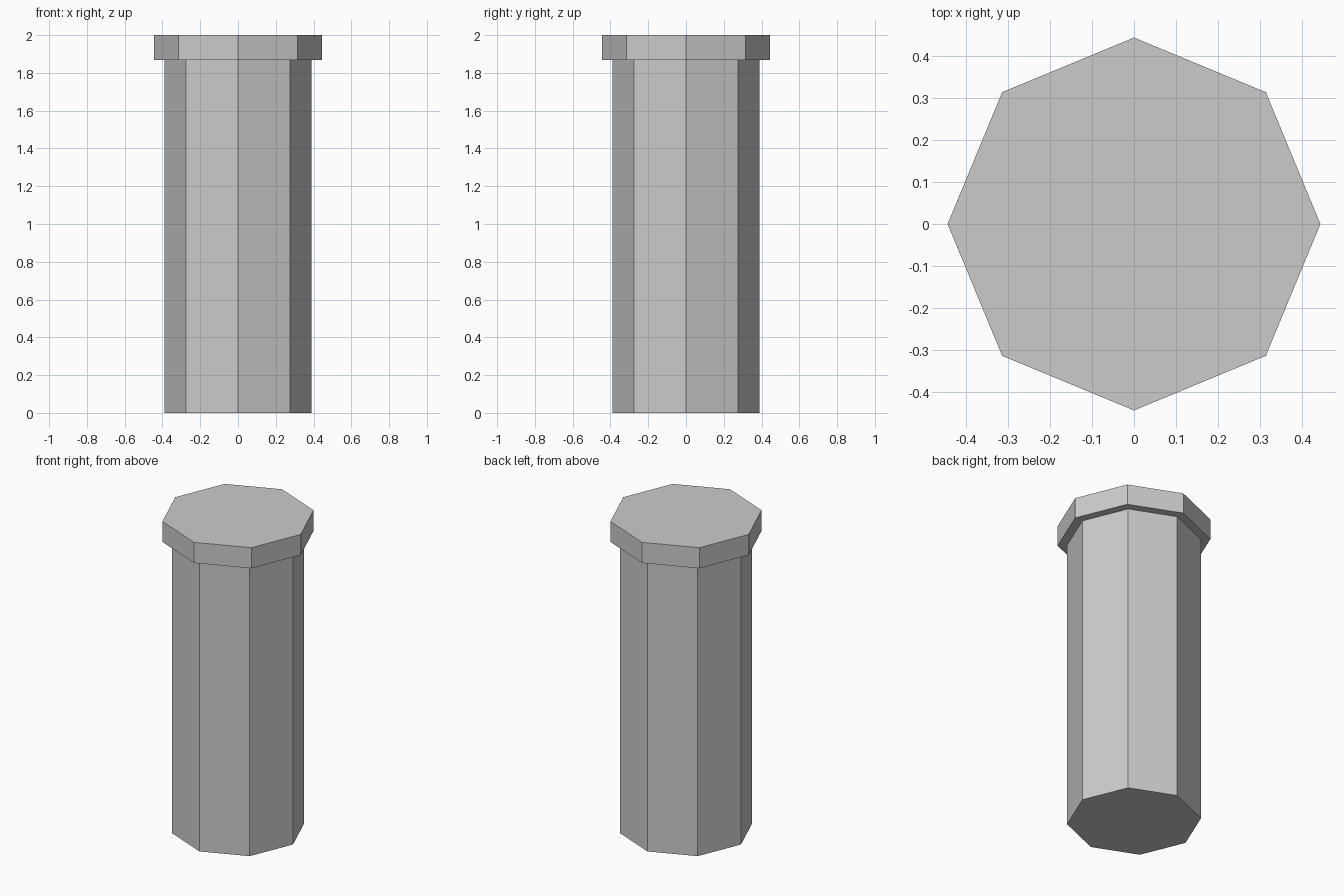
import bpy

if "Cube" in bpy.data.objects:
    bpy.data.objects.remove(bpy.data.objects["Cube"])


def octagonal_prism(name, radius, bottom, top):
    """Flat-shaded eight-sided prism with corners on the x and y axes."""
    bpy.ops.mesh.primitive_cylinder_add(
        vertices=8, radius=radius, depth=top - bottom,
        location=(0, 0, (bottom + top) / 2))
    obj = bpy.context.object
    obj.name = name
    return obj


CAP_BOTTOM = 1.868

# Long pillar shaft
octagonal_prism("shaft", 0.39, 0.0, CAP_BOTTOM)

# Wider flat cap on top
octagonal_prism("cap", 0.445, CAP_BOTTOM, 2.0)
